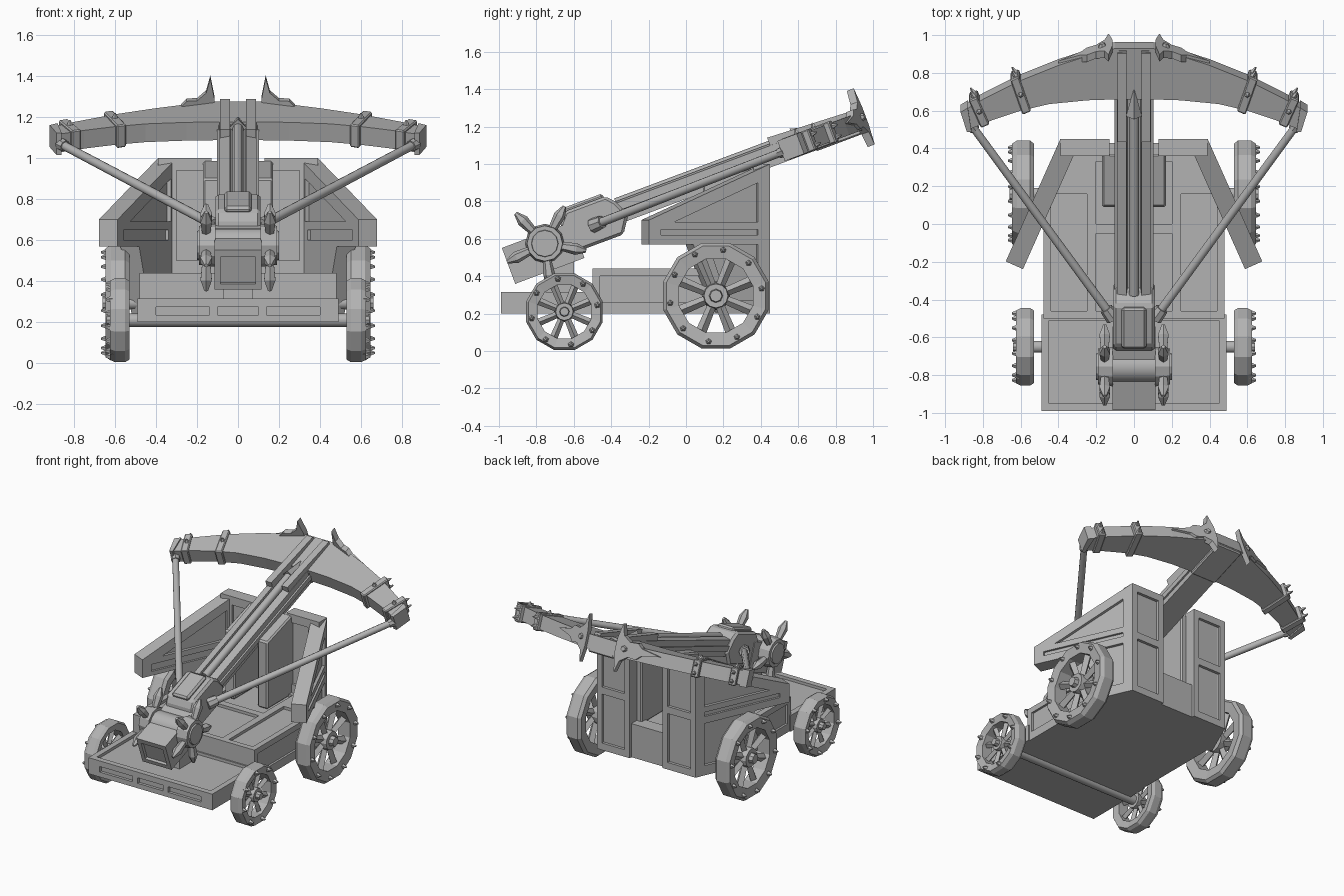
import bpy, bmesh
from math import cos, sin, pi, radians
from mathutils import Matrix, Vector

if "Cube" in bpy.data.objects:
    bpy.data.objects.remove(bpy.data.objects["Cube"])

grey = bpy.data.materials.new("plain_grey")
grey.use_nodes = True
grey.diffuse_color = (0.45, 0.45, 0.45, 1)
grey.node_tree.nodes["Principled BSDF"].inputs["Base Color"].default_value = grey.diffuse_color

LEVEL = Matrix.Identity(4)
TILT = Matrix.Translation((0, 0, 0.93)) @ Matrix.Rotation(radians(20.5), 4, 'X')
# Flared wall frame: x = outward, y = from back corner to front, z = up
FLARE = Matrix(((0.913, 0.407, 0, 0.39), (0.407, -0.913, 0, 0.45), (0, 0, 1, 0), (0, 0, 0, 1)))


def finish(name, bm, frame=LEVEL, mirror=False, bevel=0, smooth=False):
    bmesh.ops.transform(bm, matrix=frame, verts=bm.verts)
    bmesh.ops.recalc_face_normals(bm, faces=bm.faces)
    for f in bm.faces:
        f.smooth = smooth and len(f.verts) == 4
    mesh = bpy.data.meshes.new(name)
    bm.to_mesh(mesh)
    bm.free()
    mesh.materials.append(grey)
    ob = bpy.data.objects.new(name, mesh)
    bpy.context.collection.objects.link(ob)
    if bevel:
        mod = ob.modifiers.new("Bevel", 'BEVEL')
        mod.width, mod.segments, mod.limit_method = bevel, 1, 'ANGLE'
    if mirror:
        ob.modifiers.new("Mirror", 'MIRROR').use_mirror_merge = False
    return ob


def prism(name, pts, axes, lo, hi, frame=LEVEL, **kw):
    """Extrude a polygon drawn on two named axes along the third."""
    a, b = ["xyz".index(c) for c in axes]
    bm = bmesh.new()
    rings = []
    for d in (lo, hi):
        ring = []
        for p in pts:
            co = [d, d, d]
            co[a], co[b] = p
            ring.append(bm.verts.new(co))
        rings.append(ring)
        bm.faces.new(ring)
    n = len(pts)
    for i in range(n):
        j = (i + 1) % n
        bm.faces.new((rings[0][i], rings[0][j], rings[1][j], rings[1][i]))
    return finish(name, bm, frame, **kw)


def box(name, x, y, z, frame=LEVEL, **kw):
    pts = [(x[0], y[0]), (x[1], y[0]), (x[1], y[1]), (x[0], y[1])]
    return prism(name, pts, "xy", z[0], z[1], frame, **kw)


def rod(name, p, q, r0, r1, n=8, frame=LEVEL, **kw):
    p, q = Vector(p), Vector(q)
    bm = bmesh.new()
    turn = (q - p).to_track_quat('Z', 'Y').to_matrix().to_4x4()
    bmesh.ops.create_cone(bm, cap_ends=True, segments=n, radius1=r0, radius2=r1, depth=(q - p).length,
                          matrix=Matrix.Translation((p + q) / 2) @ turn)
    return finish(name, bm, frame, **kw)


def carve(ob, cutters):
    """Cut recesses, then drop the cutters."""
    mods = []
    for c in cutters:
        c.hide_render = True
        m = ob.modifiers.new("Cut", 'BOOLEAN')
        m.operation, m.solver, m.object = 'DIFFERENCE', 'EXACT', c
        mods.append(m)
    mirrored = [m for m in ob.modifiers if m.type == 'MIRROR']
    for m in mirrored:
        m.show_viewport = False
    graph = bpy.context.evaluated_depsgraph_get()
    ob.data = bpy.data.meshes.new_from_object(ob.evaluated_get(graph))
    for m in mods:
        ob.modifiers.remove(m)
    for m in mirrored:
        m.show_viewport = True
    for c in cutters:
        bpy.data.objects.remove(c)


# Low front deck with tray top and slotted front
deck = box("front_deck", (-0.49, 0.49), (-0.99, -0.48), (0.2, 0.315))
cuts = [box("cut", (-0.45, 0.45), (-0.95, -0.51), (0.295, 0.4))]
for lo, hi in ((-0.4, -0.14), (-0.1, 0.1), (0.14, 0.4)):
    cuts.append(box("cut", (lo, hi), (-1.1, -0.97), (0.235, 0.275)))
carve(deck, cuts)

# Raised rear deck, narrowing between the walls
body = prism("rear_deck", [(-0.48, -0.5), (0.48, -0.5), (0.48, 0.18), (0.38, 0.43), (-0.38, 0.43), (-0.48, 0.18)],
             "xy", 0.2, 0.44)
cuts = [box("cut", (-0.2, 0.2), (0.0, 0.33), (0.42, 0.5)), box("cut", (-0.2, 0.2), (-0.46, -0.05), (0.42, 0.5))]
for s in (-1, 1):
    xs = sorted((s * 0.25, s * 0.44))
    cuts.append(box("cut", xs, (-0.46, 0.16), (0.42, 0.5)))
    cuts.append(box("cut", sorted((s * 0.465, s * 0.6)), (-0.46, 0.1), (0.26, 0.4)))
carve(body, cuts)

# Flared side walls with panels on both faces
wall = prism("side_wall", [(0, 0.2), (0, 1.0), (0.71, 0.7), (0.71, 0.57), (0.45, 0.57), (0.3, 0.2)],
             "yz", -0.1, 0, FLARE, mirror=True)
panel = [(0.07, 0.9), (0.07, 0.69), (0.56, 0.69)]
cuts = [prism("cut", panel, "yz", -0.02, 0.05, FLARE), prism("cut", panel, "yz", -0.15, -0.08, FLARE),
        box("cut", (-0.015, 0.05), (0.07, 0.64), (0.62, 0.65), FLARE),
        box("cut", (-0.15, -0.085), (0.1, 0.64), (0.6, 0.65), FLARE),
        prism("cut", [(0.07, 0.57), (0.07, 0.27), (0.25, 0.27), (0.36, 0.57)], "yz", -0.02, 0.05, FLARE)]
carve(wall, cuts)

# Back wall halves either side of the slot
back = box("back_wall", (0.13, 0.39), (0.36, 0.45), (0.2, 1.0), mirror=True)
cuts = [box("cut", (0.17, 0.35), (0.43, 0.5), (0.25, 0.6)), box("cut", (0.17, 0.35), (0.43, 0.5), (0.65, 0.95)),
        box("cut", (0.17, 0.3), (0.3, 0.38), (0.5, 0.94))]
carve(back, cuts)

# Posts holding the stock
prism("stock_post", [(0.09, 0.42), (0.37, 0.42), (0.37, 0.99), (0.09, 0.9)], "yz", 0.09, 0.17,
      mirror=True, bevel=0.01)


# Wheels, axles, spokes and studs
def wheel(label, y, z, r, x0, x1, studs):
    n = 12
    inner = r * 0.7
    profile = [(inner, x0 + 0.01), (r * 0.94, x0), (r, x0 + 0.02), (r, x1 - 0.025), (r * 0.94, x1), (inner, x1 - 0.01)]
    bm = bmesh.new()
    rings = []
    for i in range(n):
        a = 2 * pi * (i + 0.5) / n
        rings.append([bm.verts.new((x, y + q * cos(a), z + q * sin(a))) for q, x in profile])
    for i in range(n):
        for k in range(len(profile)):
            j, m = (i + 1) % n, (k + 1) % len(profile)
            bm.faces.new((rings[i][k], rings[j][k], rings[j][m], rings[i][m]))
    finish(label + "_wheel_rim", bm, mirror=True)
    mid = (x0 + x1) / 2

    def at(x, q, a):
        return (x, y + q * cos(a), z + q * sin(a))
    for i in range(8):
        a = 2 * pi * (i + 0.5) / 8
        rod(label + "_wheel_spoke", at(mid, r * 0.15, a), at(mid, r * 0.74, a), r * 0.08, r * 0.1, 4, mirror=True)
    for i in range(studs):
        a = 2 * pi * (i + 0.25) / studs
        rod(label + "_wheel_stud", at(x1 - 0.015, r * 0.85, a), at(x1 + 0.022, r * 0.85, a), 0.022, 0.006, 5, mirror=True)
    rod(label + "_wheel_hub", (x0 + 0.01, y, z), (x1 - 0.015, y, z), r * 0.26, r * 0.22, 12, mirror=True)
    rod(label + "_wheel_cap", (x1 - 0.02, y, z), (x1 + 0.015, y, z), r * 0.13, r * 0.11, 8, mirror=True)
    rod(label + "_axle", (-mid, y, z), (mid, y, z), 0.033, 0.033, 10, smooth=True)


wheel("front", -0.65, 0.21, 0.212, 0.53, 0.625, 8)
wheel("rear", 0.16, 0.295, 0.292, 0.53, 0.645, 10)

# Grooved stock with side strips and raised front rails
groove = [(-0.09, -0.11), (0.09, -0.11), (0.09, 0), (0.04, 0.01), (0.035, -0.04),
          (-0.035, -0.04), (-0.04, 0.01), (-0.09, 0)]
prism("stock", groove, "xz", -0.7, 0.98, TILT)
box("stock_strip", (0.085, 0.102), (-0.45, 0.95), (-0.075, -0.04), TILT, mirror=True)
prism("front_rail", [(0.48, -0.02), (0.97, -0.02), (0.97, 0.02), (0.48, 0.045)], "yz", 0.04, 0.088, TILT, mirror=True)

# Bolt lying in the groove
rod("bolt_shaft", (0, -0.4, 0), (0, 0.64, 0), 0.027, 0.027, 8, TILT, smooth=True)
rod("bolt_head", (0, 0.61, 0.005), (0, 0.76, 0.005), 0.043, 0.002, 4, TILT)

# Trigger housing and front box
prism("trigger_housing", [(-0.72, -0.17), (-0.42, -0.17), (-0.36, -0.08), (-0.4, 0.01), (-0.44, 0.055), (-0.67, 0.055),
                          (-0.72, 0)], "yz", -0.11, 0.11, TILT, bevel=0.015)
box("trigger_cap", (-0.065, 0.065), (-0.68, -0.45), (0.04, 0.075), TILT, bevel=0.012)
front = box("front_box", (-0.115, 0.115), (-1.055, -0.66), (-0.215, -0.01), TILT)
carve(front, [box("cut", (-0.085, 0.085), (-1.2, -1.035), (-0.185, -0.045), TILT)])
box("pedestal", (-0.07, 0.07), (-0.76, -0.6), (0.28, 0.5))

# Winch drum with five handles at each end
HUB = Vector((0, -0.755, 0.575))
rod("winch_drum", HUB - Vector((0.13, 0, 0)), HUB + Vector((0.13, 0, 0)), 0.085, 0.085, 16, smooth=True)
rod("winch_cap", HUB + Vector((0.11, 0, 0)), HUB + Vector((0.19, 0, 0)), 0.105, 0.095, 12, mirror=True)
rod("winch_cap_rim", HUB + Vector((0.18, 0, 0)), HUB + Vector((0.2, 0, 0)), 0.075, 0.07, 12, mirror=True)
for i in range(5):
    a = 2 * pi * i / 5 + radians(62)
    d = Vector((0, cos(a), sin(a)))
    base = HUB + Vector((0.155, 0, 0))
    rod("winch_handle", base + d * 0.08, base + d * 0.17, 0.022, 0.032, 6, mirror=True)
    rod("winch_handle_tip", base + d * 0.17, base + d * 0.225, 0.032, 0.01, 6, mirror=True)

# Bow: a curved flat plate lying in the tilted plane
k = 1.067
outer = [(0.1, 0.93), (0.2, 0.905), (0.4, 0.84), (0.6, 0.76), (0.8, 0.66), (0.91, 0.595)]
inner = [(0.875, 0.5), (0.75, 0.55), (0.6, 0.6), (0.45, 0.635), (0.25, 0.655), (0.1, 0.66)]
half = [(x, y * k) for x, y in outer + inner]
prism("bow", half + [(-x, u) for x, u in reversed(half)], "xy", -0.095, 0, TILT)
box("bow_mount", (-0.1, 0.1), (0.7, 0.99), (-0.115, -0.01), TILT, bevel=0.008)

# Bow clamps with studs, and tip caps
for x, lo, hi in ((0.57, 0.6, 0.775), (0.79, 0.53, 0.665)):
    pts = [(x - 0.025, lo * k), (x + 0.02, lo * k - 0.02), (x + 0.085, hi * k - 0.01), (x + 0.04, hi * k + 0.01)]
    prism("bow_clamp", pts, "xy", -0.107, 0.012, TILT, mirror=True, bevel=0.006)
    for w in (-0.08, -0.02):
        rod("clamp_stud", (x + 0.05, hi * k - 0.01, w), (x + 0.075, hi * k + 0.03, w), 0.02, 0.004, 5, TILT, mirror=True)
    rod("clamp_stud", (x + 0.03, (lo + hi) / 2 * k, 0), (x + 0.03, (lo + hi) / 2 * k, 0.035), 0.022, 0.004, 5, TILT, mirror=True)
prism("bow_tip_cap", [(0.86, 0.525), (0.885, 0.525), (0.918, 0.635), (0.88, 0.66)], "xy", -0.105, 0.01, TILT, mirror=True)

# Spiked star plates on the bow's outer edge
upper = [(0.115, 0.05), (0.135, 0.16), (0.155, 0.085), (0.2, 0.05), (0.25, 0.055), (0.28, 0.025), (0.4, 0)]
star = upper + [(x, -w) for x, w in reversed(upper[:-1])]
spread = Matrix.Translation((0, 0.99, -0.03)) @ Matrix(((1, 0, 0, 0), (-0.36, 1, 0, 0.045), (0, 0, 1, 0), (0, 0, 0, 1)))
prism("star_plate", star, "xz", -0.02, 0.02, TILT @ spread, mirror=True)
rod("star_boss", (0.17, 0, 0), (0.17, 0.035, 0), 0.03, 0.015, 6, TILT @ spread, mirror=True)

# Bowstrings with end knots
tip, nock = Vector((0.865, 0.53, 1.07)), Vector((0.11, -0.5, 0.67))
rod("bowstring", tip, nock, 0.022, 0.024, 10, mirror=True, smooth=True)
rod("string_knot", tip, tip + (nock - tip) * 0.03, 0.032, 0.028, 8, mirror=True)
rod("string_clamp", nock + (tip - nock) * 0.05, nock, 0.035, 0.04, 8, mirror=True)
